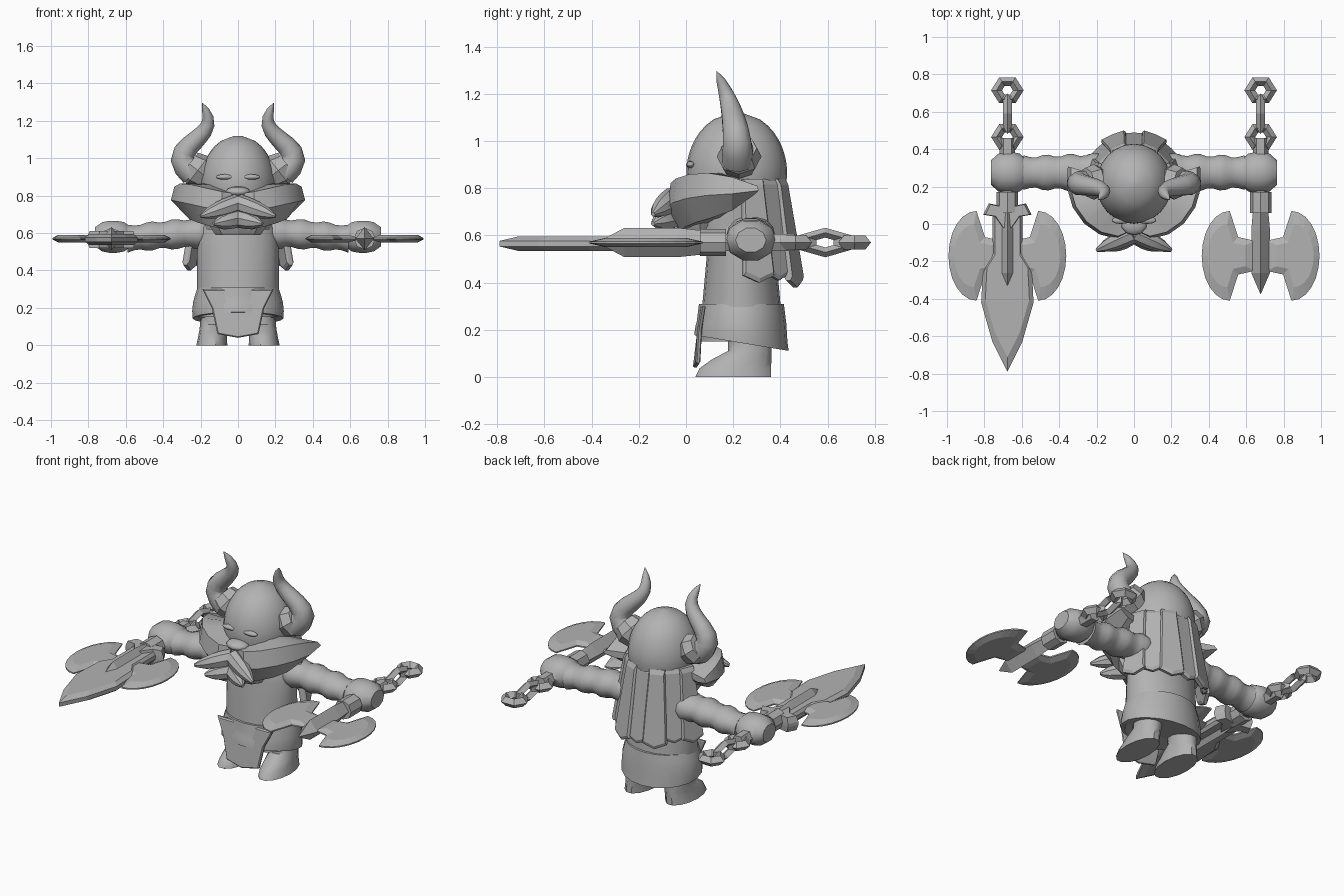
import bpy, bmesh
from math import sin, cos, pi, radians, sqrt
from mathutils import Vector

if "Cube" in bpy.data.objects:
    bpy.data.objects.remove(bpy.data.objects["Cube"])

SIDES = ((1, "left"), (-1, "right"))
GREY = (0.45, 0.45, 0.45, 1)
clay = bpy.data.materials.new("clay_grey")
clay.use_nodes = True
clay.diffuse_color = GREY
clay.node_tree.nodes["Principled BSDF"].inputs["Base Color"].default_value = GREY


def dress(ob, name, smooth):
    ob.name = name
    ob.data.materials.append(clay)
    bpy.ops.object.select_all(action="DESELECT")
    bpy.context.view_layer.objects.active = ob
    ob.select_set(True)
    if smooth:
        bpy.ops.object.shade_smooth_by_angle(angle=radians(smooth))
    return ob


def skin(name, rings, smooth):
    """Join equal rings of points with quads and close both ends."""
    bm = bmesh.new()
    loops = [[bm.verts.new(point) for point in ring] for ring in rings]
    for lower, upper in zip(loops, loops[1:]):
        for i in range(len(lower)):
            bm.faces.new((lower[i - 1], lower[i], upper[i], upper[i - 1]))
    bm.faces.new(loops[0])
    bm.faces.new(loops[-1])
    bmesh.ops.recalc_face_normals(bm, faces=bm.faces)
    mesh = bpy.data.meshes.new(name)
    bm.to_mesh(mesh)
    bm.free()
    ob = bpy.data.objects.new(name, mesh)
    bpy.context.collection.objects.link(ob)
    return dress(ob, name, smooth)


def loft(name, axis, start, end, rule, steps=8, sides=16, smooth=40, mirror=1):
    """Elliptical rings along an axis; rule(f) gives two centres and two radii."""
    rings = []
    for step in range(steps + 1):
        f = step / steps
        along = start + (end - start) * f
        ca, cb, ra, rb = rule(f)
        ring = []
        for i in range(sides):
            angle = 2 * pi * i / sides
            p, q = ca + ra * cos(angle), cb + rb * sin(angle)
            x, y, z = {"x": (along, p, q), "y": (p, along, q), "z": (p, q, along)}[axis]
            ring.append((mirror * x, y, z))
        rings.append(ring)
    return skin(name, rings, smooth)


def tube(name, path, radius, mirror, steps=8, sides=10, smooth=45):
    """Round tube along path(f) with radius(f)."""
    points = [Vector(path(i / steps)) for i in range(steps + 1)]
    rings = []
    for i, p in enumerate(points):
        tangent = points[min(i + 1, steps)] - points[max(i - 1, 0)]
        u = tangent.cross(Vector((0, 1, 0))).normalized()
        v = tangent.cross(u).normalized()
        ring = [p + radius(i / steps) * (u * cos(2 * pi * k / sides) + v * sin(2 * pi * k / sides))
                for k in range(sides)]
        rings.append([(mirror * x, y, z) for x, y, z in ring])
    return skin(name, rings, smooth)


def slab(name, outline, place, depth, rim, inset):
    """Bevelled plate; place(u, v, d) puts the outline into space."""
    cu = sum(u for u, v in outline) / len(outline)
    cv = sum(v for u, v in outline) / len(outline)
    return skin(name, [[place(cu + (u - cu) * k, cv + (v - cv) * k, d) for u, v in outline]
                       for d, k in ((-depth, inset), (-rim, 1), (rim, 1), (depth, inset))], 0)


def both(half):
    """Mirror a half outline across u = 0."""
    return half + [(-u, v) for u, v in reversed(half) if u > 0]


def ball(name, location, scale):
    bpy.ops.mesh.primitive_uv_sphere_add(segments=10, ring_count=6, location=location)
    ball_ob = bpy.context.object
    ball_ob.scale = scale
    dress(ball_ob, name, 60)


# Torso, skirt and loincloth
loft("torso", "z", 0.15, 0.7, lambda f: (0, 0.235, 0.22 - 0.07 * f ** 9, 0.18 - 0.05 * f), sides=20)
skirt = loft("skirt", "z", 0.31, 0.15, lambda f: (0, 0.235, 0.215 + 0.03 * sin(2 * f), 0.18 + 0.02 * f), 4, 20)
for vert in skirt.data.vertices:
    if vert.co.z < 0.2:
        vert.co.z -= (vert.co.y - 0.2) / 6
slab("loincloth", both([(0.19, 0.3), (0.14, 0.2), (0.11, 0.06), (0, 0.04)]),
     lambda u, v, d: (u, 0.04 + d + u * u, v), 0.01, 0.005, 0.95)

# Head with rounded helmet, nose and brows
BROW, TOP = 0.86, 1.12


def head_rule(f):
    z = 0.62 + f * (TOP - 0.62)
    rise = max(0, z - BROW) / (TOP - BROW)
    k = sqrt(1.01 - rise * rise) - max(0, BROW - z) / 2
    return 0, 0.215, 0.2 * k, 0.213 * k


loft("head", "z", 0.62, TOP, head_rule, 18, 24, 60)
ball("nose", (0, 0, 0.82), (0.07, 0.06, 0.03))

# Beard: a horseshoe around the jaw, flaring out to the back
beard = []
for step in range(-6, 7):
    f = abs(step) / 6
    angle = radians(107) * step / 6
    out = Vector((sin(angle), -cos(angle), 0))
    reach = 0.24 + 0.13 * sqrt(f)
    top = 0.81 + 0.055 * sin(pi * f ** 1.5)
    low = 0.6 + 0.11 * f + 0.06 * f ** 8
    beard.append([out * r + Vector((0, 0.2, z)) for r, z in (
        (0.17, top), (reach * 0.95, top), (reach, (top + low) / 2), (reach * 0.8, low), (0.14, low))])
skin("beard", beard, 25)
loft("beard_tuft", "z", 0.7, 0.59, lambda f: (0, 0.06, 0.17 - 0.05 * f * f, 0.12 - 0.05 * f * f), 2, 8, 25)

for s, side in SIDES:
    ball(side + "_brow", (0.07 * s, 0.02, 0.9), (0.05, 0.02, 0.015))

    # Moustache lobes, upper and lower
    for part, spread, drop, start in (("moustache", 0.2, 0.07, 0.76), ("moustache_tip", 0.13, 0.03, 0.68)):
        tube(side + "_" + part, lambda f: (spread * f, -0.05 - 0.09 * f, start - drop * f),
             lambda f: 0.05 - 0.04 * f ** 3, s, 4, 8, 25)

    # Horn and its cuff
    tube(side + "_horn_cuff", lambda f: (0.17 + 0.09 * f, 0.225, 0.9 + 0.07 * f),
         lambda f: 0.075 + 0.02 * sin(pi * f), s, 2, 8, 25)
    tube(side + "_horn",
         lambda f: (0.24 - 0.05 * f + 0.08 * (1 - 0.6 * f) * sin(2 * pi * f), 0.22 - 0.09 * f * f, 0.92 + 0.375 * f),
         lambda f: 0.002 + 0.07 * (1 - f) ** 0.6, s, 10)

    # Arm with muscle bulges, and fist
    def arm_rule(f):
        r = 0.1 - 0.015 * f + 0.008 * sin(23 * f - 3)
        return 0.275, 0.6 - 0.03 * f * f, r, r * 0.83

    def fist_rule(f):
        r = 0.11 - 0.045 * abs(2 * f - 1) ** 3
        return 0.275, 0.58, r, r * 0.82

    loft(side + "_arm", "x", 0.12, 0.59, arm_rule, 14, 14, mirror=s)
    loft(side + "_fist", "x", 0.57, 0.765, fist_rule, 5, 10, mirror=s)

    # Boot: the toe shrinks back into the ankle
    def boot_rule(f):
        toe = 0.07 * cos(pi / 2 * min(1, 2 * f))
        width = 0.083 - 0.01 * sin(pi * f)
        return 0.14 - 0.02 * f, 0.27 - toe, width, 0.095 + toe

    loft(side + "_boot", "z", 0, 0.22, boot_rule, 6, 14, mirror=s)

# Hair: overlapping strips hanging down the back
for i in range(-3, 4):
    turn = radians(22.5 * i)
    low = 0.39 + 0.01 * abs(i) - 0.02 * (i % 2)

    def hang(u, v, d):
        r = 0.2 + (0.84 - v) * 0.16 + d + 0.012 * (i % 2)
        return r * sin(turn) + u * cos(turn), 0.2 + r * cos(turn) - u * sin(turn), v

    slab("hair_strip", both([(0.045, 0.84), (0.06, 0.6), (0.07, low + 0.03), (0, low)]), hang, 0.02, 0.01, 0.9)

# Weapons: double axes with chained grips
HAND = 0.57
MIDDLE = -0.17
arc = [radians(15 * k) for k in range(-6, 7)]
blade = [(0.165 + 0.15 * cos(t), MIDDLE + 0.24 * sin(t)) for t in arc]
blade += [(u, MIDDLE + v) for u, v in ((0.12, 0.1), (0.03, 0.08), (0.03, -0.08), (0.12, -0.1))]

for s, side in SIDES:
    X = 0.677 * s
    for flip in (1, -1):
        slab(side + "_axe_blade", blade, lambda u, v, d: (X + flip * u, v, HAND + d), 0.02, 0.004, 0.7)

    def spike_rule(f):
        k = min(1, 0.02 + 4 * (1 - f), 0.8 + f)
        return X, HAND, 0.05 * k, 0.062 * k

    loft(side + "_axe_spike", "y", 0.08, -0.375, spike_rule, 4, 4, 0)
    loft(side + "_axe_collar", "y", 0.06, 0.17, lambda f: (X, HAND, 0.058, 0.058), 1, 8, 0)
    loft(side + "_grip", "y", 0.15, 0.46, lambda f: (X, HAND, 0.042, 0.042), 1, 6, 0)

    # Chain: flat, upright, flat links
    for i in range(3):
        upright = i % 2
        bpy.ops.mesh.primitive_torus_add(major_segments=6, minor_segments=4, major_radius=0.058, minor_radius=0.029,
                                         location=(X, 0.465 + 0.125 * i, HAND), rotation=(0, upright * pi / 2, 0))
        link = bpy.context.object
        link.scale = (0.72, 1.45, 0.85) if upright else (1, 0.92, 1)
        dress(link, side + "_chain_link", 0)

# Broad sword lying along the right axe
def on_sword(u, v, d):
    return u - 0.677, v, HAND - 0.005 + d


slab("sword_blade", both([(0.08, 0.1), (0.08, -0.14), (0.13, -0.22), (0.14, -0.42), (0.08, -0.63), (0, -0.79)]),
     on_sword, 0.03, 0.012, 0.84)
slab("sword_guard", both([(0, 0.09), (0.1, 0.11), (0.13, 0.05), (0.07, 0.04), (0, -0.06)]),
     on_sword, 0.045, 0.01, 0.9)
